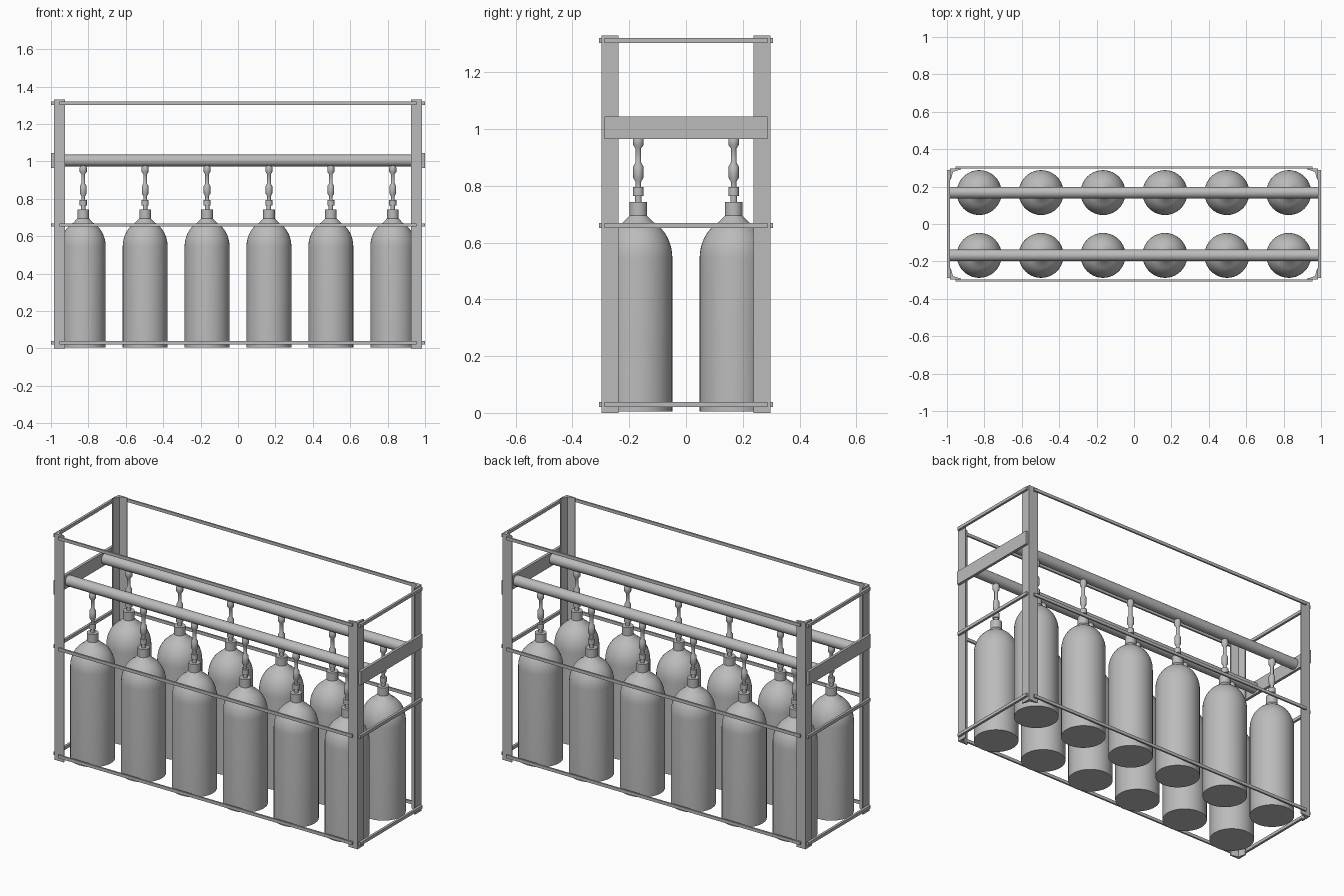
import bpy, bmesh, math
from mathutils import Matrix, Vector

cube = bpy.data.objects.get("Cube")
if cube:
    bpy.data.objects.remove(cube, do_unlink=True)

steel = bpy.data.materials.new("grey_steel")
steel.use_nodes = True
GREY = (0.5, 0.5, 0.5, 1)
steel.diffuse_color = GREY
steel.node_tree.nodes["Principled BSDF"].inputs["Base Color"].default_value = GREY


def place(name, mesh, loc=(0, 0, 0)):
    obj = bpy.data.objects.new(name, mesh)
    obj.location = loc
    bpy.context.collection.objects.link(obj)
    return obj


def to_mesh(name, bm):
    bmesh.ops.recalc_face_normals(bm, faces=bm.faces)
    mesh = bpy.data.meshes.new(name)
    bm.to_mesh(mesh)
    bm.free()
    mesh.materials.append(steel)
    return mesh


def smooth(obj, angle=35):
    bpy.ops.object.select_all(action='DESELECT')
    obj.select_set(True)
    bpy.context.view_layer.objects.active = obj
    bpy.ops.object.shade_smooth_by_angle(angle=math.radians(angle))


def box(name, center, size):
    bm = bmesh.new()
    bmesh.ops.create_cube(bm, size=1)
    bmesh.ops.scale(bm, vec=size, verts=bm.verts)
    return place(name, to_mesh(name, bm), center)


def lathe(name, profile, sides):
    """Spin an (r, z) profile around z; it must start and end on the axis."""
    bm = bmesh.new()
    verts = [bm.verts.new((r, 0, z)) for r, z in profile]
    edges = [bm.edges.new(pair) for pair in zip(verts, verts[1:])]
    bmesh.ops.spin(bm, geom=verts + edges, cent=(0, 0, 0), axis=(0, 0, 1),
                   angle=math.tau, steps=sides)
    bmesh.ops.remove_doubles(bm, verts=bm.verts, dist=0.0002)
    return to_mesh(name, bm)


def extrude_post(name, outline, height, sx, sy):
    bm = bmesh.new()
    face = bm.faces.new([bm.verts.new((sx * x, sy * y, 0)) for x, y in outline])
    top = bmesh.ops.extrude_face_region(bm, geom=[face])["geom"]
    bmesh.ops.translate(bm, vec=(0, 0, height),
                        verts=[g for g in top if isinstance(g, bmesh.types.BMVert)])
    return place(name, to_mesh(name, bm))


# Corner posts: angle section with a heavy inner corner
PX, PY, ARM, LIP, ROOT = 0.985, 0.297, 0.06, 0.005, 0.018
outline = [(PX, PY), (PX - ARM, PY), (PX - ARM, PY - LIP),
           (PX - ROOT, PY - ROOT), (PX - LIP, PY - ARM), (PX, PY - ARM)]
SIDES = {"left": 1, "right": -1}
ENDS = {"front": -1, "back": 1}
for side, sx in SIDES.items():
    for end, sy in ENDS.items():
        extrude_post(f"{end}_{side}_post", outline, 1.33, sx, sy)

# Thin rails around the frame at three heights
for level, z in (("bottom", 0.03), ("middle", 0.66), ("top", 1.312)):
    for end, sy in ENDS.items():
        box(f"{level}_{end}_rail", (0, sy * 0.302, z), (1.91, 0.01, 0.018))
    for side, sx in SIDES.items():
        box(f"{level}_{side}_rail", (sx * 0.992, 0, z), (0.014, 0.575, 0.018))

# Cross plates carrying the pipes
for side, sx in SIDES.items():
    box(f"{side}_cross_plate", (sx * 0.992, 0, 1.005), (0.016, 0.575, 0.08))

# Manifold pipes
ROW_Y = 0.168
for end, sy in ENDS.items():
    bm = bmesh.new()
    bmesh.ops.create_cone(bm, cap_ends=True, segments=32, radius1=0.031,
                          radius2=0.031, depth=1.97,
                          matrix=Matrix.Rotation(math.pi / 2, 4, 'Y'))
    smooth(place(f"{end}_manifold_pipe", to_mesh("manifold_pipe", bm),
                 (0, sy * ROW_Y, 1.005)))

# Gas cylinder: straight body, domed shoulder and neck
dome = [(0.12 * math.cos(a), 0.545 + 0.142 * math.sin(a))
        for a in (math.radians(8 * i) for i in range(9))]
cylinder = lathe("gas_cylinder", [(0, 0.005), (0.12, 0.005)] + dome +
                 [(0.031, 0.695), (0.031, 0.743), (0, 0.743)], 40)

# Valve and hose: collar, bulged coupling, thin stem and top fitting
valve = lathe("valve_hose", [
    (0, 0.74), (0.012, 0.74), (0.012, 0.765), (0.019, 0.765), (0.019, 0.795),
    (0.01, 0.795), (0.01, 0.815), (0.018, 0.828), (0.018, 0.868),
    (0.01, 0.882), (0.01, 0.932), (0.019, 0.945), (0.019, 0.968),
    (0.012, 0.98), (0, 0.98)], 16)

for end, sy in ENDS.items():
    for i in range(6):
        spot = Vector(((i - 2.5) * 0.331, sy * ROW_Y, 0))
        smooth(place(f"{end}_gas_cylinder_{i + 1}", cylinder, spot))
        smooth(place(f"{end}_valve_hose_{i + 1}", valve, spot))
